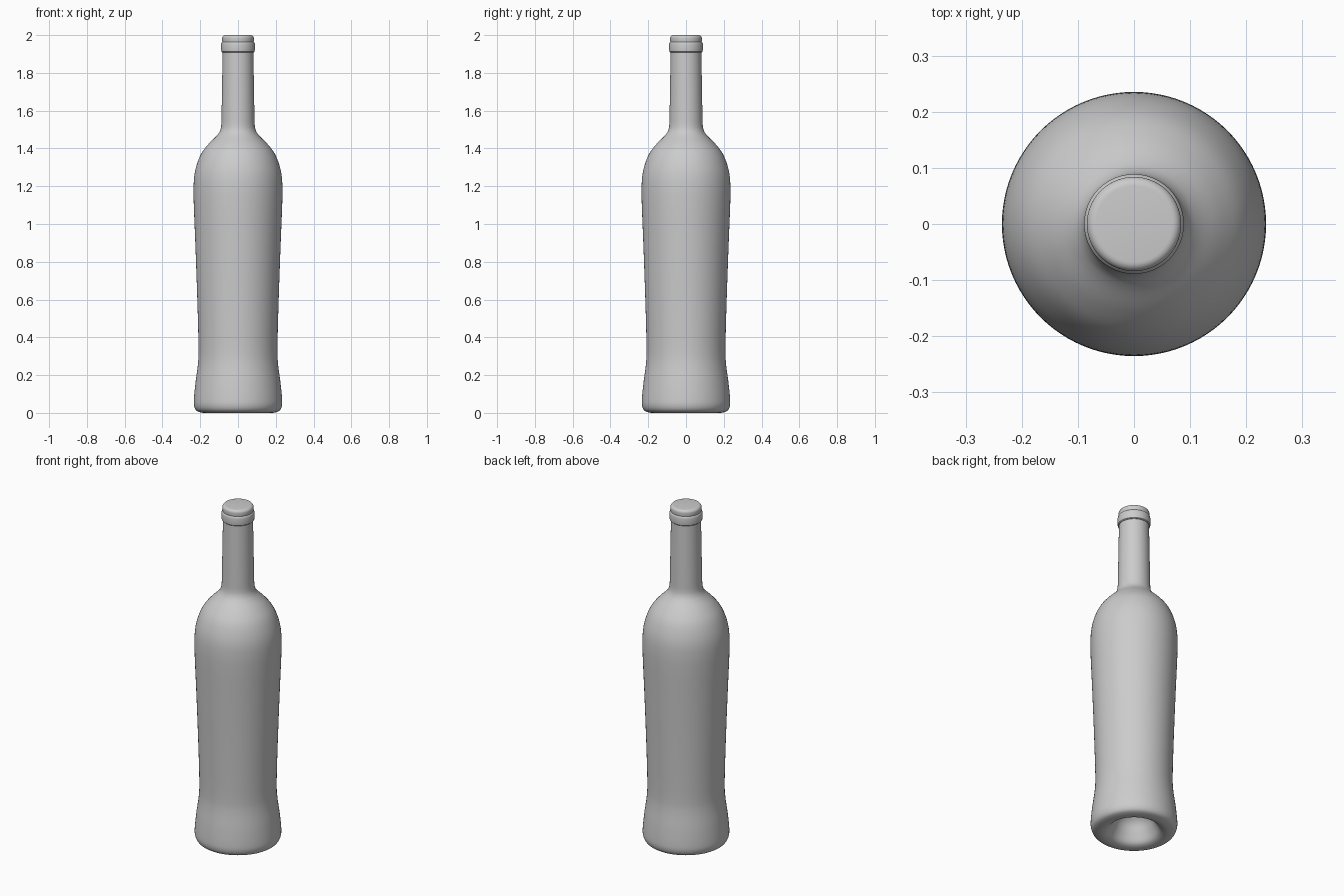
import bpy, bmesh, math
from mathutils import Vector

if "Cube" in bpy.data.objects:
    bpy.data.objects.remove(bpy.data.objects["Cube"])


def smooth_profile(pts, steps=5):
    """Catmull-Rom curve through (radius, z) points."""
    p = [Vector(q) for q in pts]
    p = [2 * p[0] - p[1]] + p + [2 * p[-1] - p[-2]]
    out = []
    for i in range(1, len(p) - 2):
        a, b, c, d = p[i - 1:i + 3]
        for k in range(steps):
            t = k / steps
            out.append(0.5 * (2 * b + (c - a) * t + (2 * a - 5 * b + 4 * c - d) * t * t
                              + (3 * b - a - 3 * c + d) * t ** 3))
    out.append(p[-2])
    return [(max(v.x, 0.0), max(v.y, 0.0)) for v in out]


def lathe(name, profile, sides=96):
    """Revolve a (radius, z) profile around the z axis."""
    bm = bmesh.new()
    verts = [bm.verts.new((r, 0, z)) for r, z in profile]
    edges = [bm.edges.new(e) for e in zip(verts, verts[1:])]
    bmesh.ops.spin(bm, geom=verts + edges, cent=(0, 0, 0), axis=(0, 0, 1),
                   angle=2 * math.pi, steps=sides, use_merge=True)
    bmesh.ops.remove_doubles(bm, verts=bm.verts, dist=0.0003)
    bmesh.ops.recalc_face_normals(bm, faces=bm.faces)
    mesh = bpy.data.meshes.new(name)
    bm.to_mesh(mesh)
    bm.free()
    obj = bpy.data.objects.new(name, mesh)
    bpy.context.collection.objects.link(obj)
    bpy.ops.object.select_all(action='DESELECT')
    obj.select_set(True)
    bpy.context.view_layer.objects.active = obj
    bpy.ops.object.shade_smooth_by_angle(angle=math.radians(35))
    return obj


# Body: hollow punt, rounded base, waisted side, shoulder and tapering neck
body = smooth_profile([
    (0, 0.15), (0.05, 0.143), (0.09, 0.11), (0.115, 0.06), (0.14, 0.016),
    (0.17, 0.001), (0.2, 0.003), (0.222, 0.014), (0.233, 0.04), (0.233, 0.08),
    (0.225, 0.16), (0.213, 0.25), (0.209, 0.32), (0.211, 0.45), (0.217, 0.65),
    (0.226, 0.9), (0.234, 1.1), (0.235, 1.2), (0.229, 1.27), (0.213, 1.33),
    (0.19, 1.38), (0.155, 1.425), (0.115, 1.465), (0.097, 1.49), (0.089, 1.52),
    (0.087, 1.58), (0.084, 1.75), (0.081, 1.92)])
lathe("bottle_body", body + [(0, 1.92)])

# Collar ring around the mouth
lathe("neck_collar", [(0, 1.909), (0.084, 1.909), (0.088, 1.913), (0.089, 1.92),
                      (0.089, 1.953), (0.087, 1.961), (0.082, 1.966), (0, 1.966)])

# Rounded stopper cap
cap_edge = [(0.068 + 0.016 * math.cos(a), 1.984 + 0.016 * math.sin(a))
            for a in (math.radians(15 * i) for i in range(7))]
lathe("stopper_cap", [(0, 1.96), (0.082, 1.96), (0.084, 1.968)] + cap_edge + [(0, 2.0)])
